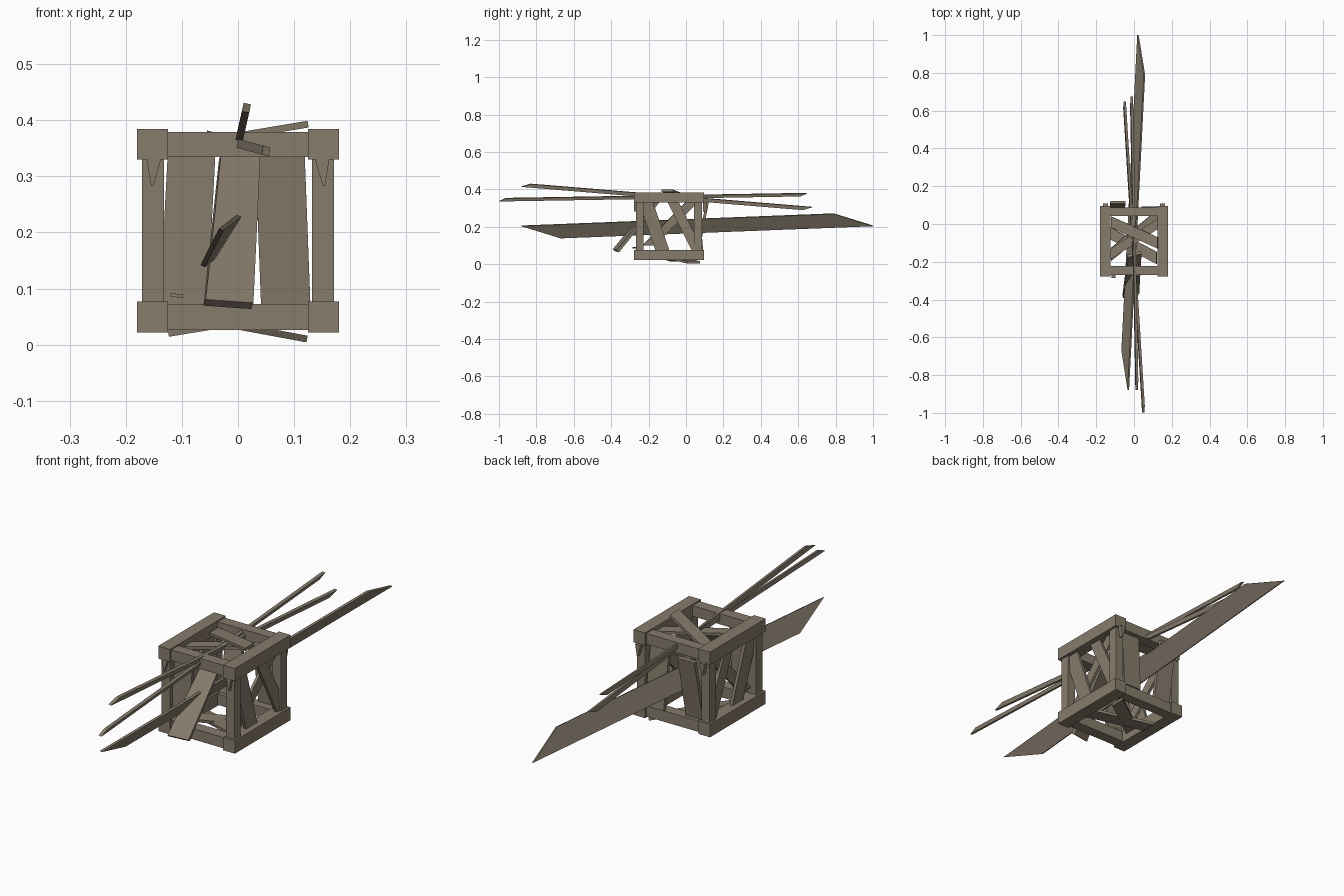
import bpy, bmesh
from mathutils import Vector as V

if "Cube" in bpy.data.objects:
    bpy.data.objects.remove(bpy.data.objects["Cube"])


def prism(name, loop, offset):
    """Solid made by sweeping a four-point outline along an offset."""
    bm = bmesh.new()
    a = [bm.verts.new(V(p) - V(offset) / 2) for p in loop]
    b = [bm.verts.new(V(p) + V(offset) / 2) for p in loop]
    bm.faces.new(a[::-1])
    bm.faces.new(b)
    for i in range(4):
        j = (i + 1) % 4
        bm.faces.new((a[i], a[j], b[j], b[i]))
    bmesh.ops.recalc_face_normals(bm, faces=bm.faces)
    me = bpy.data.meshes.new(name)
    bm.to_mesh(me)
    bm.free()
    ob = bpy.data.objects.new(name, me)
    bpy.context.collection.objects.link(ob)
    me.materials.append(wood)
    return ob


def box(name, x0, x1, y0, y1, z0, z1):
    zc = (z0 + z1) / 2
    return prism(name, [(x0, y0, zc), (x1, y0, zc), (x1, y1, zc), (x0, y1, zc)],
                 (0, 0, z1 - z0))


def plank(name, p, q, wide_p, wide_q=None, t=0.012):
    """Board from p to q; wide vectors span its two ends."""
    p, q, wp = V(p), V(q), V(wide_p)
    wq = V(wide_q) if wide_q else wp
    n = (q - p).cross(wp).normalized() * t
    return prism(name, [p - wp / 2, p + wp / 2, q + wq / 2, q - wq / 2], n)


wood = bpy.data.materials.new("weathered_wood")
wood.diffuse_color = (0.24, 0.2, 0.15, 1)
wood.use_nodes = True
wood.node_tree.nodes["Principled BSDF"].inputs["Base Color"].default_value = wood.diffuse_color

# Crate frame: side rails, cross rails and corner posts
for level, z0, z1 in (("lower", 0.022, 0.077), ("upper", 0.33, 0.384)):
    for side, s in (("left", -1), ("right", 1)):
        xs = sorted((s * 0.125, s * 0.18))
        box(f"{level}_{side}_rail", *xs, -0.278, 0.096, z0, z1)
    for end, y0, y1 in (("front", -0.27, -0.222), ("back", 0.042, 0.088)):
        box(f"{level}_{end}_rail", -0.125, 0.125, y0, y1, z0 + 0.004, z1 - 0.005)
for side, s in (("left", -1), ("right", 1)):
    for end, y0, y1 in (("front", -0.268, -0.226), ("back", 0.044, 0.086)):
        xs = sorted((s * 0.132, s * 0.171))
        box(f"{side}_{end}_post", *xs, y0, y1, 0.077, 0.33)

# Wide boards on the front and back
plank("front_left_board", (-0.097, -0.245, 0.07), (-0.083, -0.24, 0.335),
      (0.085, 0, 0), t=0.015)
plank("front_loose_board", (-0.017, -0.375, 0.072), (0.003, -0.16, 0.335),
      (0.085, 0.02, -0.006), (0.07, 0.02, 0), t=0.018)
plank("back_right_board", (0.085, 0.085, 0.072), (0.075, 0.06, 0.335),
      (0.088, 0, 0), t=0.015)
plank("back_left_board", (-0.09, 0.065, 0.072), (-0.085, 0.115, 0.335),
      (0.08, 0, 0), t=0.015)

# Crossed slats on the left and right sides
for side, s in (("left", -1), ("right", 1)):
    plank(f"{side}_slat_front", (s * 0.148, -0.125, 0.07), (s * 0.156, -0.215, 0.335),
          (0, 0.075, 0))
    plank(f"{side}_slat_rising", (s * 0.138, -0.2, 0.10), (s * 0.144, 0.035, 0.335),
          (0, 0.065, 0))
    plank(f"{side}_slat_falling", (s * 0.158, 0.06, 0.075), (s * 0.15, -0.07, 0.335),
          (0, 0.06, 0))

# Skewed slats on the top and bottom
plank("top_slat_raised", (-0.12, 0.01, 0.352), (0.125, -0.10, 0.393), (0, 0.06, 0))
plank("top_slat_cross", (-0.125, -0.16, 0.355), (0.125, 0.0, 0.36), (0, 0.055, 0))
plank("bottom_slat_right", (-0.12, -0.16, 0.055), (0.123, 0.04, 0.01), (0, 0.07, 0))
plank("bottom_slat_left", (-0.124, -0.05, 0.02), (0.12, -0.18, 0.06), (0, 0.065, 0))

# Small wedge splinters at the upper corners of the posts
for side, s in (("left", -1), ("right", 1)):
    for end, y in (("front", -0.27), ("back", 0.1)):
        plank(f"{side}_{end}_splinter", (s * 0.153, y, 0.283), (s * 0.15, y, 0.332),
              (0.004, 0, 0), (0.026, 0, 0), t=0.018)
plank("front_nub", (-0.12, -0.26, 0.089), (-0.098, -0.26, 0.086), (0, 0.05, 0), t=0.006)

# Long broad shard piercing the crate
prism("broad_shard", [(-0.03, -0.88, 0.205), (-0.063, -0.67, 0.14),
                      (0.021, 1.0, 0.205), (0.055, 0.79, 0.27)], (0.008, 0, -0.004))

# Two thin shards through the top, with slanted ends
plank("thin_shard_rising", (0.015, -0.855, 0.422), (-0.013, 0.65, 0.298),
      (0.003, 0.05, 0.015), t=0.013)
plank("thin_shard_level", (0.05, -0.98, 0.345), (-0.05, 0.63, 0.372),
      (0.002, 0.035, 0.016), t=0.013)
